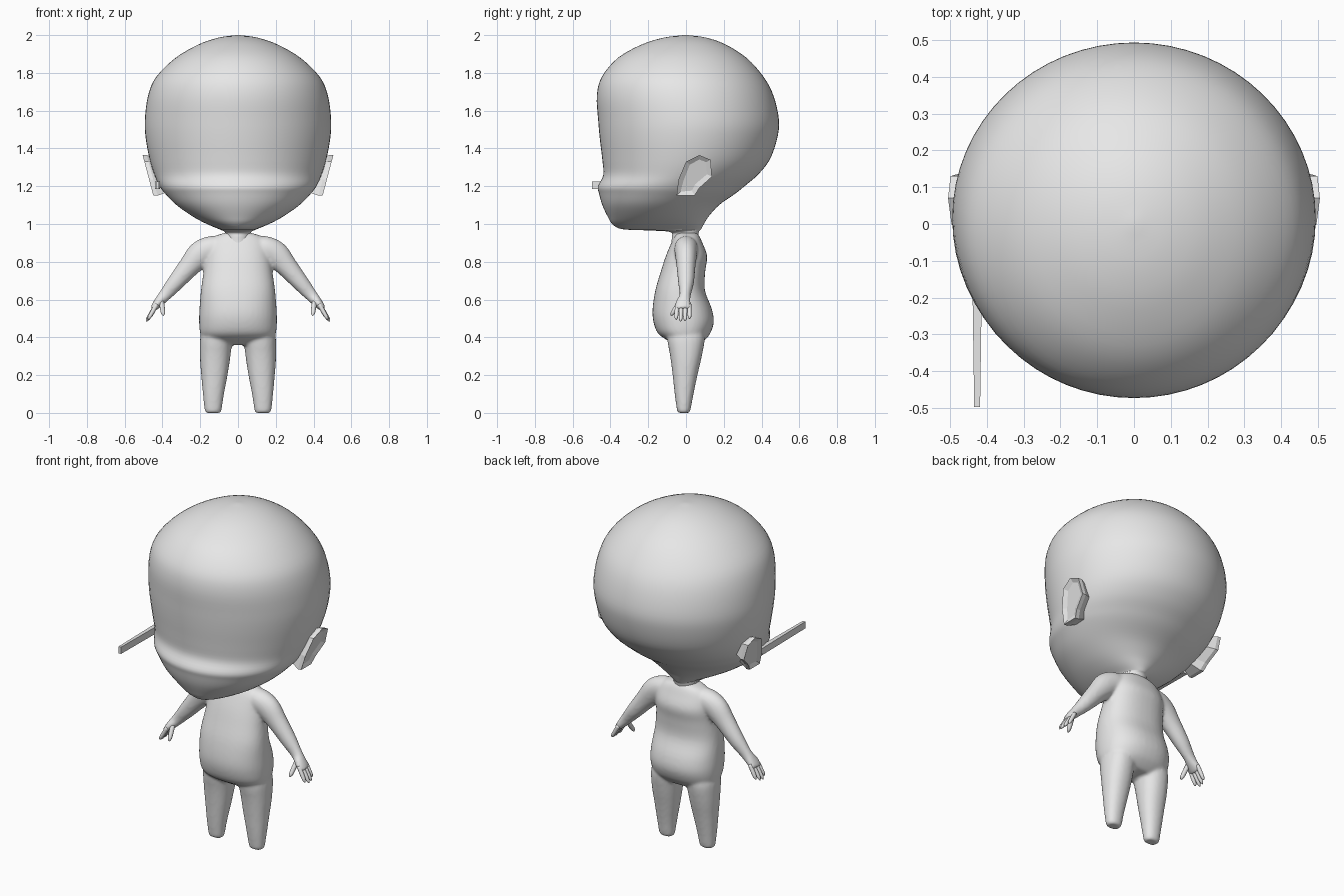
import bpy
import bmesh
import math
from mathutils import Vector

if "Cube" in bpy.data.objects:
    bpy.data.objects.remove(bpy.data.objects["Cube"], do_unlink=True)

# One plain clay colour
clay = bpy.data.materials.new("light_grey_clay")
clay.use_nodes = True
clay.diffuse_color = (0.8, 0.8, 0.8, 1)
clay.node_tree.nodes["Principled BSDF"].inputs["Base Color"].default_value = (0.8, 0.8, 0.8, 1)


def finish(name, bm, smooth=True):
    """Turn a bmesh into a named, coloured object."""
    bmesh.ops.recalc_face_normals(bm, faces=bm.faces)
    mesh = bpy.data.meshes.new(name)
    for face in bm.faces:
        face.smooth = smooth
    bm.to_mesh(mesh)
    bm.free()
    mesh.materials.append(clay)
    obj = bpy.data.objects.new(name, mesh)
    bpy.context.collection.objects.link(obj)
    return obj


def spline(keys, steps):
    """Smooth curve through rows of numbers (Catmull-Rom)."""
    rows = []
    for i in range(len(keys) - 1):
        a, b = keys[max(i - 1, 0)], keys[i]
        c, d = keys[i + 1], keys[min(i + 2, len(keys) - 1)]
        for s in range(steps):
            t = s / steps
            rows.append([q + 0.5 * t * (r - p + t * (2 * p - 5 * q + 4 * r - w
                         + t * (3 * (q - r) + w - p)))
                         for p, q, r, w in zip(a, b, c, d)])
    return rows + [list(keys[-1])]


def loft(bm, keys, sides=24, steps=4, power=2.0, level=False):
    """Skin oval rings given as (x, y, z, width radius, depth radius)."""
    rows = spline(keys, steps)
    rings = []
    for i, (x, y, z, rw, rd) in enumerate(rows):
        before, after = rows[max(i - 1, 0)], rows[min(i + 1, len(rows) - 1)]
        along = Vector((0, 0, 1)) if level else Vector(after[:3]) - Vector(before[:3])
        across = along.cross(Vector((0, 1, 0))).normalized()
        depth = across.cross(along).normalized()
        ring = []
        for k in range(sides):
            a = math.tau * k / sides
            c, s = math.cos(a), math.sin(a)
            c = math.copysign(abs(c) ** (2 / power), c)
            s = math.copysign(abs(s) ** (2 / power), s)
            ring.append(bm.verts.new(Vector((x, y, z)) + across * c * rw + depth * s * rd))
        rings.append(ring)
    for low, high in zip(rings, rings[1:]):
        for k in range(sides):
            n = (k + 1) % sides
            bm.faces.new((low[k], low[n], high[n], high[k]))
    bm.faces.new(rings[0])
    bm.faces.new(rings[-1])


def slices(profile):
    """Rows of (height, half width, front, back) as level rings."""
    return [(0, (f + b) / 2, z, w, (b - f) / 2) for z, w, f, b in profile]


def flip(keys, side):
    return [(side * k[0], *k[1:]) for k in keys]


# Head, running down into the neck
head_profile = [
    (0.88, 0.07, -0.08, 0.06), (0.93, 0.066, -0.075, 0.063),
    (0.958, 0.07, -0.085, 0.068), (0.966, 0.085, -0.2, 0.073),
    (0.973, 0.1, -0.34, 0.08), (1.0, 0.165, -0.39, 0.095),
    (1.04, 0.24, -0.415, 0.12), (1.1, 0.325, -0.443, 0.175),
    (1.16, 0.385, -0.46, 0.26), (1.2, 0.415, -0.466, 0.31),
    (1.26, 0.442, -0.438, 0.38), (1.34, 0.467, -0.443, 0.443),
    (1.45, 0.488, -0.456, 0.482), (1.55, 0.493, -0.465, 0.492),
    (1.68, 0.476, -0.472, 0.463), (1.78, 0.432, -0.445, 0.41),
    (1.88, 0.33, -0.36, 0.32), (1.95, 0.21, -0.235, 0.21),
    (1.986, 0.105, -0.12, 0.11), (2.0, 0.01, -0.01, 0.01)]
bm = bmesh.new()
loft(bm, slices(head_profile), sides=64, steps=4, level=True)
finish("head", bm)

# Body: torso, legs and arms fused into one skin
torso_profile = [
    (0.36, 0.14, -0.06, 0.07), (0.385, 0.18, -0.1, 0.1),
    (0.42, 0.2, -0.148, 0.128), (0.48, 0.206, -0.172, 0.147),
    (0.55, 0.204, -0.177, 0.137), (0.65, 0.196, -0.162, 0.1),
    (0.75, 0.182, -0.133, 0.102), (0.83, 0.172, -0.107, 0.112),
    (0.9, 0.155, -0.078, 0.087), (0.937, 0.12, -0.06, 0.07),
    (0.955, 0.06, -0.05, 0.055)]
leg = [
    (0.132, -0.012, 0, 0.038, 0.03), (0.132, -0.012, 0.015, 0.045, 0.036),
    (0.13, -0.01, 0.1, 0.056, 0.05), (0.125, -0.005, 0.2, 0.07, 0.066),
    (0.121, 0, 0.3, 0.081, 0.084), (0.115, 0, 0.4, 0.085, 0.1),
    (0.11, 0, 0.45, 0.07, 0.08)]
arm = [
    (0.09, 0, 0.885, 0.05, 0.05), (0.14, 0, 0.872, 0.066, 0.062),
    (0.2, 0, 0.838, 0.071, 0.058), (0.26, 0, 0.773, 0.057, 0.05),
    (0.33, 0, 0.69, 0.045, 0.042), (0.39, -0.005, 0.62, 0.033, 0.03),
    (0.425, -0.015, 0.58, 0.025, 0.042), (0.45, -0.015, 0.55, 0.017, 0.042)]
bm = bmesh.new()
loft(bm, slices(torso_profile), sides=40, power=2.3, level=True)
for side in (-1, 1):
    loft(bm, flip(leg, side), power=2.2, level=True)
    loft(bm, flip(arm, side))
body = finish("body", bm)
remesh = body.modifiers.new("fuse", "REMESH")
remesh.mode = "VOXEL"
remesh.voxel_size = 0.009
remesh.use_smooth_shade = True
soften = body.modifiers.new("soften", "SMOOTH")
soften.factor = 0.5
soften.iterations = 7


def digit(bm, root, tip, radius, side):
    """Tapered finger with a rounded tip."""
    root, tip = Vector(root), Vector(tip)
    keys = [(*root.lerp(tip, t), radius * r, radius * r)
            for t, r in ((0, 1), (0.5, 1), (0.85, 0.8), (1, 0.2))]
    loft(bm, flip(keys, side), sides=10, steps=3)


# Fingers and thumb
for side, label in ((-1, "right"), (1, "left")):
    bm = bmesh.new()
    for i, reach in enumerate((0.01, 0, 0.003, 0.014)):
        y = -0.046 + 0.021 * i
        digit(bm, (0.43, y, 0.575), (0.486 - reach, y * 1.15, 0.484 + reach), 0.0115, side)
    digit(bm, (0.405, -0.03, 0.59), (0.395, -0.08, 0.515), 0.013, side)
    finish(label + "_fingers", bm)

# Ears: leaning plates with a hollow, on a short root
ear_outline = [(-0.05, 1.15), (0.045, 1.15), (0.07, 1.19), (0.137, 1.25),
               (0.13, 1.34), (0.07, 1.365), (0, 1.33), (-0.04, 1.235)]
for side, label in ((-1, "right"), (1, "left")):
    bm = bmesh.new()
    plate = bm.faces.new([bm.verts.new((side * (0.448 + 0.265 * (z - 1.15)), y, z))
                          for y, z in ear_outline])
    plate.normal_update()
    if plate.normal.x * side < 0:
        plate.normal_flip()
    back = bmesh.ops.extrude_face_region(bm, geom=[plate], use_keep_orig=True)
    moved = [v for v in back["geom"] if isinstance(v, bmesh.types.BMVert)]
    bmesh.ops.translate(bm, verts=moved, vec=(-side * 0.022, 0, 0))
    bmesh.ops.recalc_face_normals(bm, faces=bm.faces)
    bm.faces.ensure_lookup_table()
    caps = sorted((f for f in bm.faces if len(f.verts) == len(ear_outline)),
                  key=lambda f: side * f.calc_center_median().x)
    bmesh.ops.inset_region(bm, faces=[caps[-1]], thickness=0.028, depth=-0.012)
    bmesh.ops.inset_region(bm, faces=[caps[0]], thickness=0.03)
    bmesh.ops.translate(bm, verts=list(caps[0].verts), vec=(-side * 0.06, 0, 0))
    finish(label + "_ear", bm, smooth=False)

# Thin tapered bar reaching forward beside the right cheek
bm = bmesh.new()
bmesh.ops.create_cube(bm, size=1)
for v in bm.verts:
    front = v.co.y < 0
    v.co = Vector((-0.426 + v.co.x * (0.016 if front else 0.028),
                   -0.497 if front else -0.08,
                   1.205 + v.co.z * 0.04))
finish("side_bar", bm, smooth=False)
